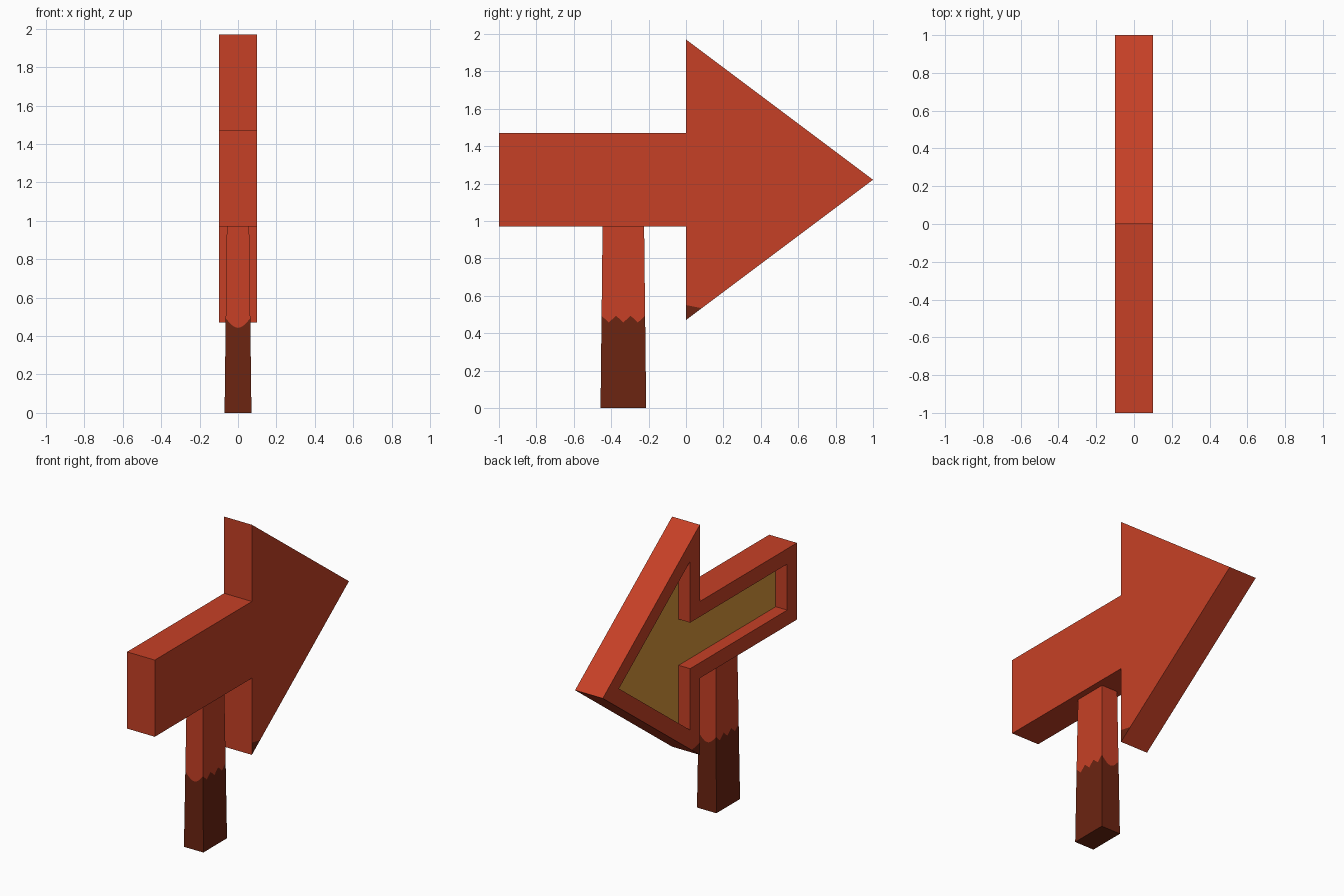
import bpy, bmesh, math
from mathutils import Vector

if "Cube" in bpy.data.objects:
    bpy.data.objects.remove(bpy.data.objects["Cube"])


def material(name, rgb):
    m = bpy.data.materials.new(name)
    m.diffuse_color = (*rgb, 1)
    m.use_nodes = True
    m.node_tree.nodes["Principled BSDF"].inputs["Base Color"].default_value = m.diffuse_color
    return m


RED = material("red_paint", (0.565, 0.051, 0.019))
BROWN = material("dark_brown", (0.15, 0.0176, 0.0056))
OLIVE = material("ochre_panel", (0.69, 0.31, 0.044))


def finish(bm, name, mats):
    bmesh.ops.recalc_face_normals(bm, faces=bm.faces)
    mesh = bpy.data.meshes.new(name)
    bm.to_mesh(mesh)
    bm.free()
    for m in mats:
        mesh.materials.append(m)
    ob = bpy.data.objects.new(name, mesh)
    bpy.context.collection.objects.link(ob)
    return ob


def arrow_outline(d):
    """Arrow profile in y/z, inset evenly by d."""
    tip = 1 - d / 0.6
    shaft, barb = 0.25 - d, 0.75 * (tip - d)
    half = [(-1 + d, shaft), (d, shaft), (d, barb)]
    pts = [(y, -h) for y, h in half] + [(tip, 0)] + [(y, h) for y, h in reversed(half)]
    return [(y, 1.22 + h) for y, h in pts]


# Arrow board with a recessed panel on its -x side
bm = bmesh.new()
loops = []
for x, d in ((0.1, 0), (-0.1, 0), (-0.1, 0.1), (-0.017, 0.1)):
    loops.append([bm.verts.new((x, y, z)) for y, z in arrow_outline(d)])
for a, b in zip(loops, loops[1:]):
    for i in range(7):
        j = (i + 1) % 7
        bm.faces.new((a[i], a[j], b[j], b[i]))
bm.faces.new(loops[0])
panel = bm.faces.new(loops[-1])
panel.material_index = 1
# Dark stain on the lower barb, cut along a slanted line
bmesh.ops.bisect_plane(bm, geom=bm.verts[:] + bm.edges[:] + bm.faces[:],
                       plane_co=(0, 0, 0.55), plane_no=Vector((0, 0.2, 1)).normalized())
bm.normal_update()
for f in bm.faces:
    c = f.calc_center_median()
    if abs(f.normal.x) > 0.9 and c.z + 0.2 * c.y < 0.55:
        f.material_index = 2
finish(bm, "arrow_board", [RED, OLIVE, BROWN])

# Tapered post, with a wavy edge between dark base and red top
N = 12
bm = bmesh.new()
corners = [(-1, -1), (1, -1), (1, 1), (-1, 1)]
rows = ([], [], [])
for s in range(4):
    (ax, ay), (bx, by) = corners[s], corners[(s + 1) % 4]
    for k in range(N):
        t = k / N
        ux, uy = ax + (bx - ax) * t, ay + (by - ay) * t
        if s % 2:      # broad sides: three scallops
            wave = 0.475 + 0.018 * math.cos(6 * math.pi * t)
        else:          # narrow sides: one dip
            wave = 0.493 - 0.05 * math.sin(math.pi * t)
        for row, z in zip(rows, (0, wave, 0.975)):
            g = z / 0.975
            row.append(bm.verts.new((ux * (0.07 - 0.012 * g),
                                     -0.335 + uy * (0.122 - 0.011 * g), z)))
for r in range(2):
    for i in range(4 * N):
        j = (i + 1) % (4 * N)
        f = bm.faces.new((rows[r][i], rows[r][j], rows[r + 1][j], rows[r + 1][i]))
        f.material_index = 1 - r
bm.faces.new(rows[0]).material_index = 1
bm.faces.new(rows[2])
finish(bm, "post", [RED, BROWN])
